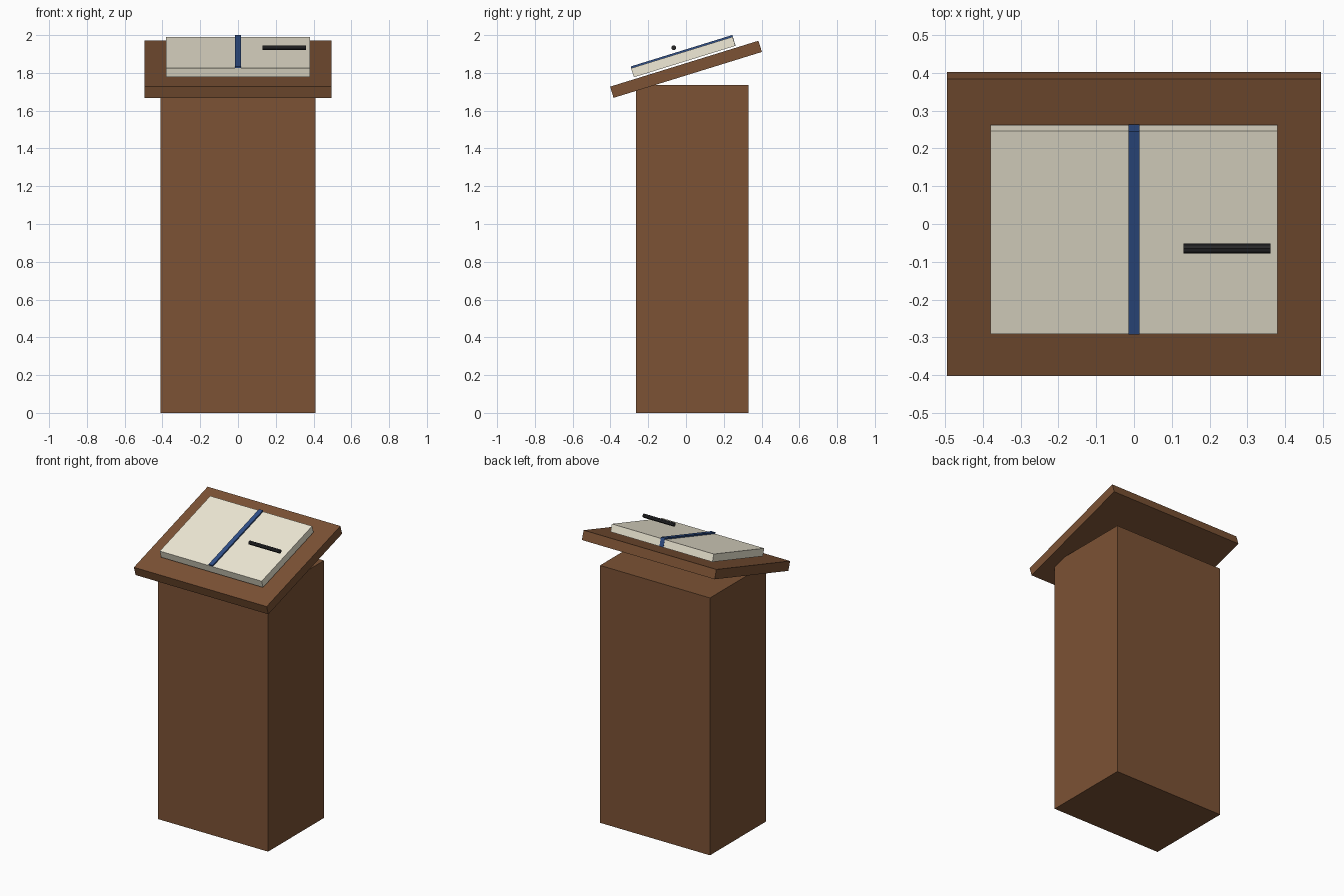
import bpy
import math
from mathutils import Matrix, Vector

if "Cube" in bpy.data.objects:
    bpy.data.objects.remove(bpy.data.objects["Cube"])

TILT = math.radians(17.2)


def material(name, rgb):
    m = bpy.data.materials.new(name)
    m.diffuse_color = (*rgb, 1)
    m.use_nodes = True
    m.node_tree.nodes["Principled BSDF"].inputs["Base Color"].default_value = m.diffuse_color
    return m


wood = material("wood", (0.20, 0.085, 0.035))
paper = material("paper", (0.88, 0.83, 0.68))
blue = material("blue", (0.03, 0.08, 0.25))
black = material("black", (0.02, 0.02, 0.022))


def box(name, size, loc, mat, tilt=0.0, offset=(0, 0, 0)):
    """Box tilted about x; offset is measured in its tilted frame."""
    shift = Matrix.Rotation(tilt, 3, 'X') @ Vector(offset)
    bpy.ops.mesh.primitive_cube_add(size=1, location=Vector(loc) + shift,
                                    rotation=(tilt, 0, 0))
    ob = bpy.context.object
    ob.name = name
    ob.scale = size
    bpy.ops.object.transform_apply(location=False, rotation=False, scale=True)
    ob.data.materials.append(mat)
    return ob


# Upright pedestal
box("pedestal", (0.82, 0.595, 1.735), (0, 0.0325, 0.8675), wood)

# Slanted reading board
box("reading_board", (0.99, 0.822, 0.062), (0, 0, 1.819), wood, TILT)

# Open book resting above the board, with a ribbon along its centre
book_centre = (0, -0.0145, 1.884)
box("book_pages", (0.76, 0.5625, 0.05), book_centre, paper, TILT)
box("ribbon", (0.03, 0.5625, 0.0595), book_centre, blue, TILT, (0, 0.0012, 0.00475))

# Eight-sided pen lying across the right page
bpy.ops.mesh.primitive_cylinder_add(vertices=8, radius=0.013, depth=0.23,
                                    location=(0.246, -0.065, 1.933),
                                    rotation=(0, math.pi / 2, 0))
pen = bpy.context.object
pen.name = "pen"
pen.data.materials.append(black)
